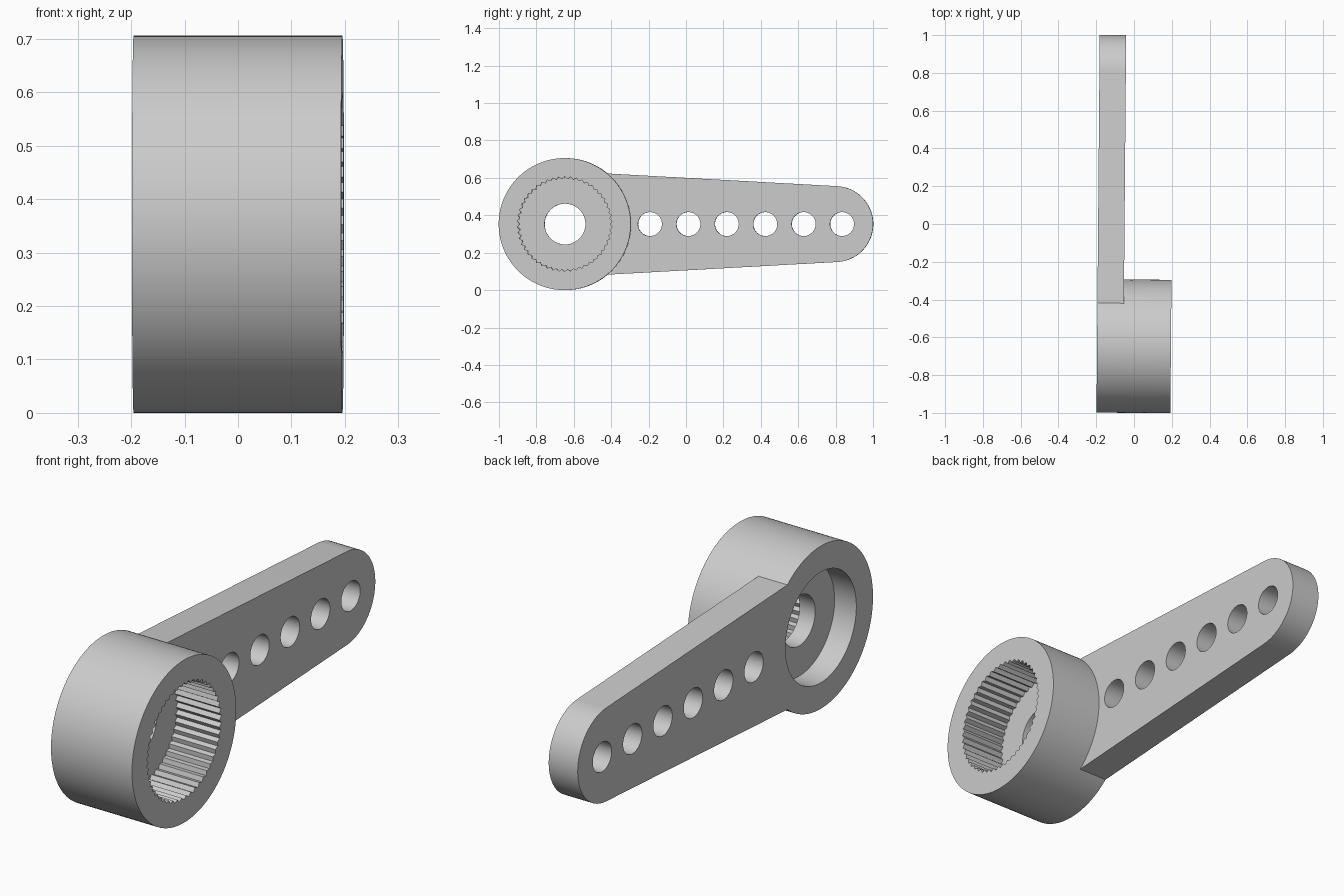
import bpy, bmesh
from math import sin, cos, pi
from mathutils import Matrix

if "Cube" in bpy.data.objects:
    bpy.data.objects.remove(bpy.data.objects["Cube"], do_unlink=True)

HUB_Y, MID_Z = -0.647, 0.353      # hub axis
HUB_R, TIP_Y, TIP_R = 0.353, 0.797, 0.203
BACK, FRONT = -0.19, 0.201        # hub faces along x
OVER = 0.02                       # cutter overshoot

grey = bpy.data.materials.new("grey_plastic")
grey.use_nodes = True
grey.diffuse_color = (0.6, 0.6, 0.6, 1)
grey.node_tree.nodes["Principled BSDF"].inputs["Base Color"].default_value = grey.diffuse_color


def arc(y, r, n, start=0.0, sweep=2 * pi, closed=True):
    steps = n if closed else n - 1
    return [(y + r * cos(start + sweep * i / steps),
             MID_Z + r * sin(start + sweep * i / steps)) for i in range(n)]


def prism(name, outline, x0, x1):
    """Extrude a y-z outline along x."""
    bm = bmesh.new()
    face = bm.faces.new([bm.verts.new((x0, y, z)) for y, z in outline])
    ext = bmesh.ops.extrude_face_region(bm, geom=[face])
    moved = [g for g in ext["geom"] if isinstance(g, bmesh.types.BMVert)]
    bmesh.ops.translate(bm, verts=moved, vec=(x1 - x0, 0, 0))
    bmesh.ops.recalc_face_normals(bm, faces=bm.faces)
    mesh = bpy.data.meshes.new(name)
    bm.to_mesh(mesh)
    bm.free()
    mesh.materials.append(grey)
    ob = bpy.data.objects.new(name, mesh)
    bpy.context.collection.objects.link(ob)
    return ob


def combine(target, tool, operation):
    """Apply a boolean and discard the tool object."""
    mod = target.modifiers.new("boolean", "BOOLEAN")
    mod.operation, mod.solver, mod.object = operation, "EXACT", tool
    bpy.context.view_layer.objects.active = target
    bpy.ops.object.modifier_apply(modifier=mod.name)
    bpy.data.objects.remove(tool, do_unlink=True)


# Round hub and tapered arm with a rounded tip
horn = prism("servo_horn", arc(HUB_Y, HUB_R, 128), BACK, FRONT)
root = [(-0.45, MID_Z + 0.272), (-0.45, MID_Z - 0.272)]
tip = arc(TIP_Y, TIP_R, 49, -pi / 2 + 0.055, pi - 0.11, closed=False)
combine(horn, prism("arm", root + tip, BACK, -0.05), "UNION")

# Toothed socket on the front of the hub
TEETH = 50
socket = []
for i in range(TEETH * 2):
    r = 0.254 if i % 2 else 0.241
    a = pi * i / TEETH
    socket.append((HUB_Y + r * cos(a), MID_Z + r * sin(a)))
combine(horn, prism("socket_cutter", socket, -0.01, FRONT + OVER), "DIFFERENCE")

# Recess on the back of the hub and the screw hole between
combine(horn, prism("recess_cutter", arc(HUB_Y, 0.24, 96), BACK - OVER, BACK + 0.105), "DIFFERENCE")
combine(horn, prism("screw_cutter", arc(HUB_Y, 0.109, 64), BACK - OVER, FRONT + OVER), "DIFFERENCE")

# Row of linkage holes
for i in range(6):
    hole = arc(-0.193 + 0.2054 * i, 0.064, 48)
    combine(horn, prism("hole_cutter", hole, BACK - OVER, FRONT), "DIFFERENCE")

# Slight yaw of the whole part
horn.data.transform(Matrix.Rotation(-0.0085, 4, "Z"))
bpy.ops.object.select_all(action="DESELECT")
horn.select_set(True)
bpy.context.view_layer.objects.active = horn
bpy.ops.object.shade_smooth_by_angle()
